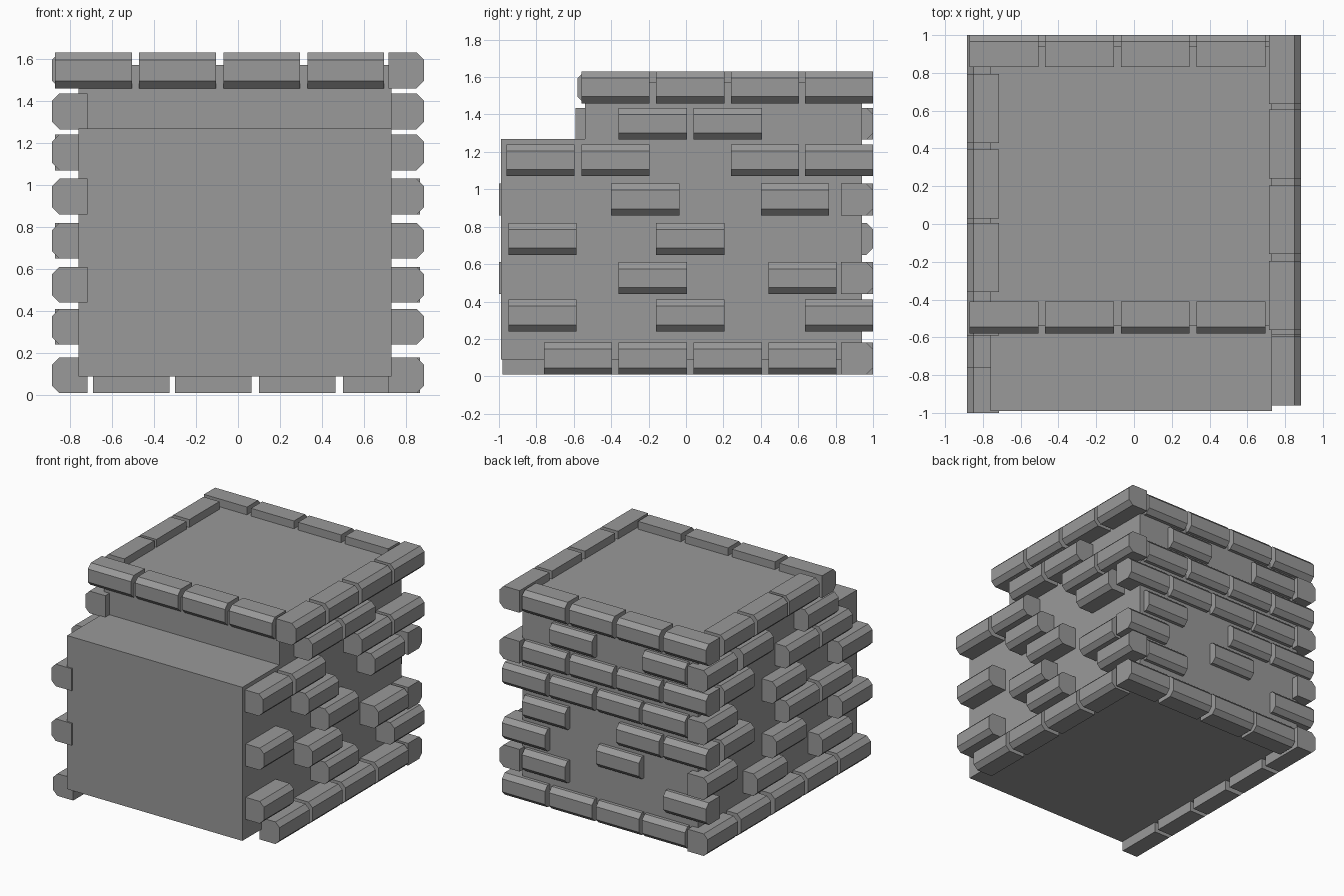
import bpy, bmesh
from mathutils import Matrix, Vector

old = bpy.data.objects.get("Cube")
if old:
    bpy.data.objects.remove(old, do_unlink=True)

stone = bpy.data.materials.new("grey stone")
stone.use_nodes = True
stone.diffuse_color = (0.32, 0.32, 0.32, 1)
stone.node_tree.nodes["Principled BSDF"].inputs["Base Color"].default_value = (0.32, 0.32, 0.32, 1)

LENGTH, SIZE, CHAMFER = 0.365, 0.17, 0.035


def finish(bm, name):
    bmesh.ops.recalc_face_normals(bm, faces=bm.faces)
    mesh = bpy.data.meshes.new(name)
    bm.to_mesh(mesh)
    bm.free()
    mesh.materials.append(stone)
    obj = bpy.data.objects.new(name, mesh)
    bpy.context.collection.objects.link(obj)


def extrude_x(bm, profile, x0, x1, matrix=Matrix()):
    """Extrude a (y, z) profile along x, then place it with a matrix."""
    verts = [bm.verts.new(matrix @ Vector((x0, y, z))) for y, z in profile]
    face = bm.faces.new(verts)
    move = matrix.to_3x3() @ Vector((x1 - x0, 0, 0))
    made = bmesh.ops.extrude_face_region(bm, geom=[face], use_keep_orig=True)
    bmesh.ops.translate(bm, vec=move, verts=[v for v in made["geom"] if isinstance(v, bmesh.types.BMVert)])


# Stepped solid core
core = bmesh.new()
extrude_x(core, [(-0.99, 0.09), (0.94, 0.09), (0.94, 1.57), (-0.54, 1.57), (-0.54, 1.27), (-0.99, 1.27)], -0.76, 0.73)
finish(core, "stone_core")

# Brick section: square inside, chamfered on the outer edges (outside is -y)
c, s = CHAMFER, SIZE
BRICK = [(s, 0), (c, 0), (0, c), (0, s - c), (c, s), (s, s)]

# Each side maps brick length, depth and height to world axes
SIDES = {
    "left": Matrix(((0, -1, 0, 0.885), (1, 0, 0, 0), (0, 0, 1, 0), (0, 0, 0, 1))),
    "right": Matrix(((0, 1, 0, -0.885), (1, 0, 0, 0), (0, 0, 1, 0), (0, 0, 0, 1))),
    "back": Matrix(((1, 0, 0, 0), (0, -1, 0, 1.0), (0, 0, 1, 0), (0, 0, 0, 1))),
    "front": Matrix(((1, 0, 0, 0), (0, 1, 0, -0.58), (0, 0, 1, 0), (0, 0, 0, 1))),
}
ROW_Z = [0.01, 0.24, 0.44, 0.65, 0.86, 1.07, 1.265, 1.46]

# Start of every brick along its side, listed by row from the ground up
LAYOUT = {
    "left": [[-0.76, -0.36, 0.04, 0.44], [-0.95, -0.16, 0.635], [-0.36, 0.44], [-0.95, -0.16],
             [-0.4, 0.4], [-0.96, -0.56, 0.24, 0.635], [-0.36, 0.04], [-0.56, -0.16, 0.24, 0.635]],
    "right": [[-0.98, -0.58, -0.18, 0.23, 0.635], [-0.76, 0.03], [-1, -0.2, 0.635], [-0.76, -0.36, 0.43],
              [-1, -0.2, 0.635], [-0.76, -0.36, 0.43], [-0.59, 0.2, 0.635], [-0.36, 0.03, 0.43]],
    "back": [[-0.69, -0.3, 0.1, 0.5], [-0.87, 0.33], [-0.3, 0.5], [-0.87, -0.47, 0.33],
             [-0.69, -0.3, 0.1, 0.5], [-0.87, -0.47, -0.07, 0.33], [-0.69, 0.1], [-0.87, -0.47, -0.07, 0.33]],
    "front": [[], [], [], [], [], [], [], [-0.87, -0.47, -0.07, 0.33]],
}

for side, rows in LAYOUT.items():
    bm = bmesh.new()
    for z, starts in zip(ROW_Z, rows):
        place = SIDES[side] @ Matrix.Translation((0, 0, z))
        for start in starts:
            extrude_x(bm, BRICK, start, start + LENGTH, place)
    finish(bm, side + "_bricks")
